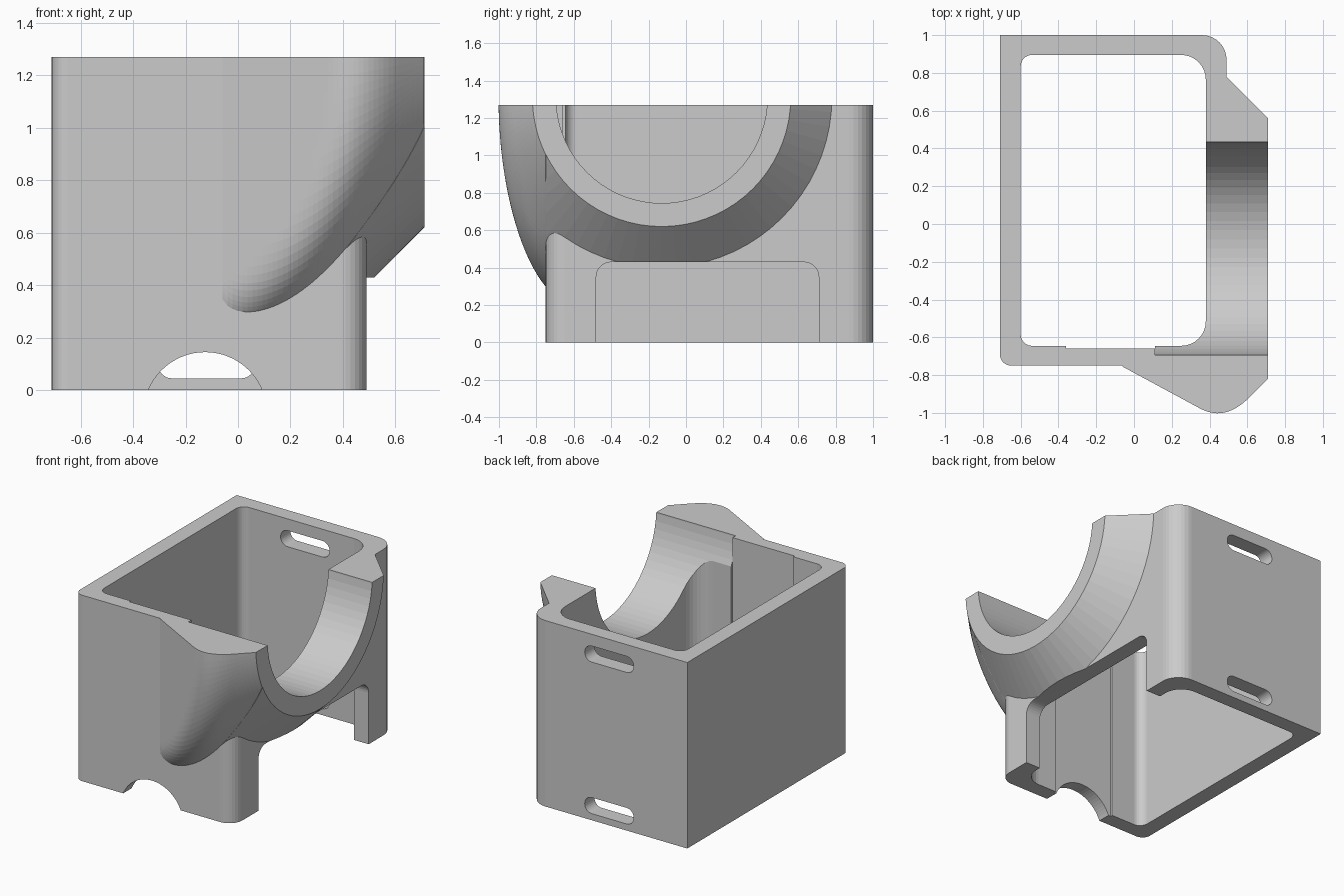
import bpy, bmesh, math

if "Cube" in bpy.data.objects:
    bpy.data.objects.remove(bpy.data.objects["Cube"])

TOP = 1.27                # rim height
CY, CZ = -0.13, 1.31      # cradle axis (runs along x)


def finish(name, bm):
    bmesh.ops.recalc_face_normals(bm, faces=bm.faces)
    me = bpy.data.meshes.new(name)
    bm.to_mesh(me)
    bm.free()
    ob = bpy.data.objects.new(name, me)
    bpy.context.collection.objects.link(ob)
    return ob


def loft(name, rings):
    """Closed solid through equal-length rings of points."""
    bm = bmesh.new()
    vs = [[bm.verts.new(p) for p in r] for r in rings]
    n = len(rings[0])
    for a, b in zip(vs, vs[1:]):
        for i in range(n):
            j = (i + 1) % n
            bm.faces.new((a[i], a[j], b[j], b[i]))
    bm.faces.new(vs[0])
    bm.faces.new(vs[-1])
    return finish(name, bm)


def prism(name, pts, axis, lo, hi):
    place = {'x': lambda a, b, h: (h, a, b),
             'y': lambda a, b, h: (a, h, b),
             'z': lambda a, b, h: (a, b, h)}[axis]
    return loft(name, [[place(a, b, h) for a, b in pts] for h in (lo, hi)])


def rounded(x0, y0, x1, y1, radii, seg=8):
    """Rounded rectangle; radii order: x0y0, x1y0, x1y1, x0y1."""
    corners = [(x0, y0, 1, 1, 180), (x1, y0, -1, 1, 270),
               (x1, y1, -1, -1, 0), (x0, y1, 1, -1, 90)]
    pts = []
    for (x, y, sx, sy, a0), r in zip(corners, radii):
        if r == 0:
            pts.append((x, y))
            continue
        for i in range(seg + 1):
            a = math.radians(a0 + 90 * i / seg)
            pts.append((x + sx * r + r * math.cos(a), y + sy * r + r * math.sin(a)))
    return pts


def circle(cx, cy, r, n=72):
    return [(cx + r * math.cos(2 * math.pi * i / n),
             cy + r * math.sin(2 * math.pi * i / n)) for i in range(n)]


def combine(target, other, op):
    """Apply a boolean and discard the helper."""
    mod = target.modifiers.new(op, 'BOOLEAN')
    mod.operation, mod.object, mod.solver = op, other, 'EXACT'
    bpy.context.view_layer.objects.active = target
    bpy.ops.object.modifier_apply(modifier=mod.name)
    bpy.data.objects.remove(other)


# Box body
body = prism("box_with_cradle",
             rounded(-0.71, -0.75, 0.49, 1.0, (0.06, 0.10, 0.13, 0)), 'z', 0, 1.4)

# Conical cradle collar on the right side, trimmed flush with the front
collar = loft("cradle_collar", [[(x, y, z) for y, z in circle(CY, CZ, 1.40 - x)]
                                for x in (0.40, 0.71)])
combine(collar, prism("trim_front", rounded(0, -2, 1, -0.748, (0,) * 4), 'z', -1, 3), 'DIFFERENCE')
combine(body, collar, 'UNION')


# Front bulge: slanted flank blended smoothly into the cone
def depth(x, z, k=0.20):
    r = 1.40 - x - 0.9 * max(0, 0.45 - x) ** 2
    a = 0.54 * (x + 0.07)
    b = math.sqrt(max(r * r - (CZ - z) ** 2, 0)) - 0.62
    h = max(k - abs(a - b), 0) / k
    return min(a, b) - h * h * k / 4


def lowest(x):
    lo, hi = 0.0, CZ
    for _ in range(30):
        mid = (lo + hi) / 2
        lo, hi = (lo, mid) if depth(x, mid) > 0 else (mid, hi)
    return hi


rings = []
for i in range(41):
    x = -0.06 + 0.769 * i / 40
    z0 = lowest(x)
    ring = [(x, -0.70, 1.30), (x, -0.70, z0)]
    for j in range(25):
        z = z0 + (1.30 - z0) * (j / 24) ** 1.6
        ring.append((x, -0.75 - max(depth(x, z), 0), z))
    rings.append(ring)
combine(body, loft("front_bulge", rings), 'UNION')

# Cavity, cradle bore, cable opening, recess, arch and the level rim
cuts = [
    prism("cavity", rounded(-0.60, -0.645, 0.38, 0.895, (0.06, 0.13, 0.13, 0.06)), 'z', -0.1, 1.6),
    prism("bore", circle(CY, CZ, 0.565), 'x', 0.11, 0.8),
    prism("side_opening", rounded(-0.48, -0.2, 0.71, 0.43, (0, 0, 0.08, 0.08)), 'x', 0.2, 0.6),
    prism("wall_recess", rounded(-0.36, -0.66, 0.11, -0.5, (0,) * 4), 'z', -0.1, 1.6),
    prism("front_arch", circle(-0.125, -0.09, 0.235, 64), 'y', -0.9, -0.5),
    prism("rim_level", rounded(-2, -2, 2, 2, (0,) * 4), 'z', TOP, 2.5),
]
# Strap slots in the back wall
for z in (0.10, 1.135):
    cuts.append(prism("strap_slot", rounded(-0.305, z - 0.055, 0.065, z + 0.055, (0.054,) * 4),
                      'y', 0.8, 1.1))
for c in cuts:
    combine(body, c, 'DIFFERENCE')
